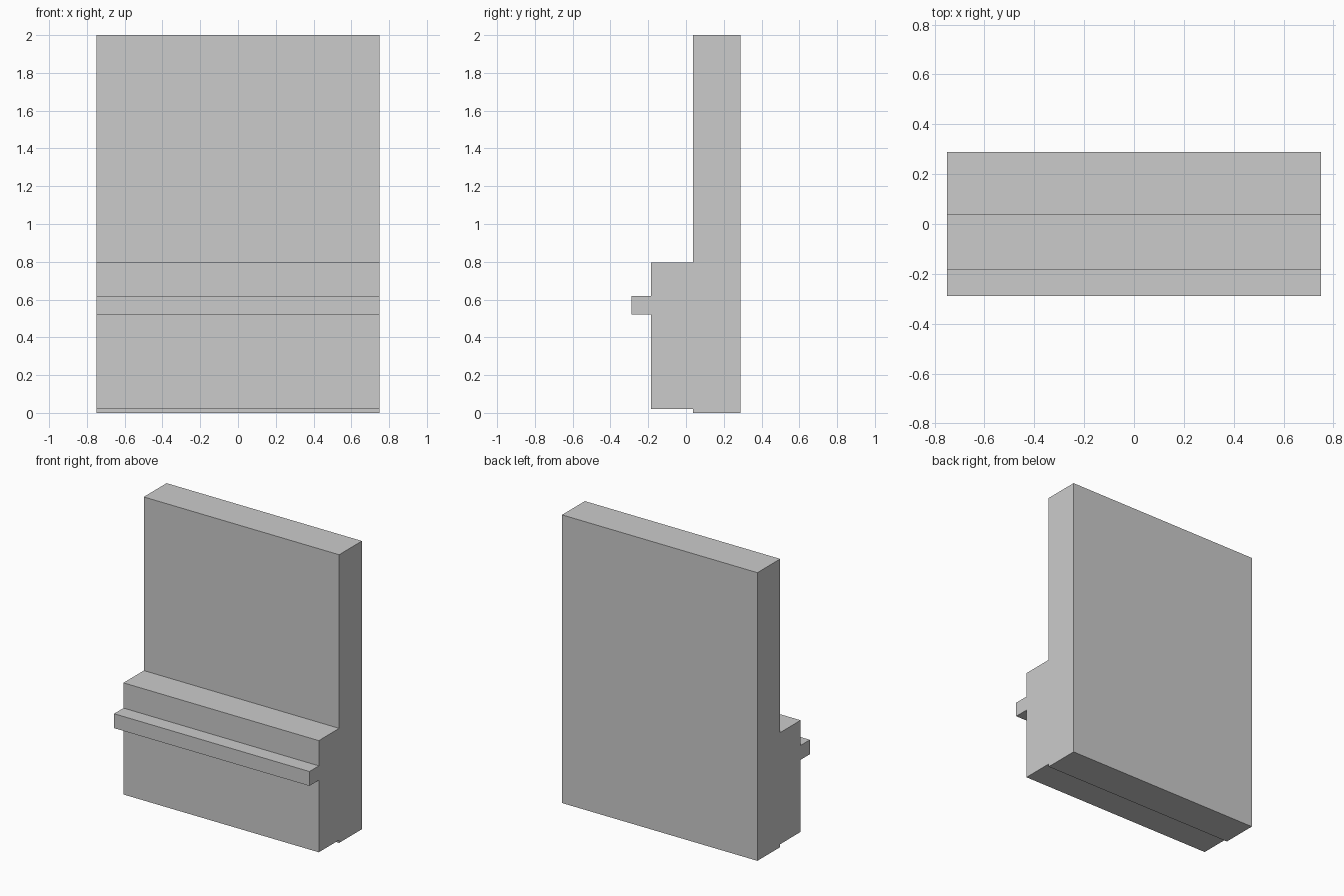
import bpy
import bmesh

if "Cube" in bpy.data.objects:
    bpy.data.objects.remove(bpy.data.objects["Cube"])

WIDTH = 1.5

# Side profile (y, z): tall back slab, thicker lower block, projecting rail
PROFILE = [
    (0.288, 0.0), (0.288, 2.0), (0.038, 2.0), (0.038, 0.795),
    (-0.185, 0.795), (-0.185, 0.62), (-0.288, 0.62), (-0.288, 0.52),
    (-0.185, 0.52), (-0.185, 0.02), (0.038, 0.02), (0.038, 0.0),
]


def extrude_profile(name, profile, width):
    bm = bmesh.new()
    face = bm.faces.new([bm.verts.new((-width / 2, y, z)) for y, z in profile])
    result = bmesh.ops.extrude_face_region(bm, geom=[face], use_keep_orig=True)
    verts = [v for v in result["geom"] if isinstance(v, bmesh.types.BMVert)]
    bmesh.ops.translate(bm, verts=verts, vec=(width, 0, 0))
    bmesh.ops.recalc_face_normals(bm, faces=bm.faces)
    mesh = bpy.data.meshes.new(name)
    bm.to_mesh(mesh)
    bm.free()
    obj = bpy.data.objects.new(name, mesh)
    bpy.context.collection.objects.link(obj)
    return obj


# Wall section with its stepped base and rail
extrude_profile("stepped_wall_panel", PROFILE, WIDTH)
